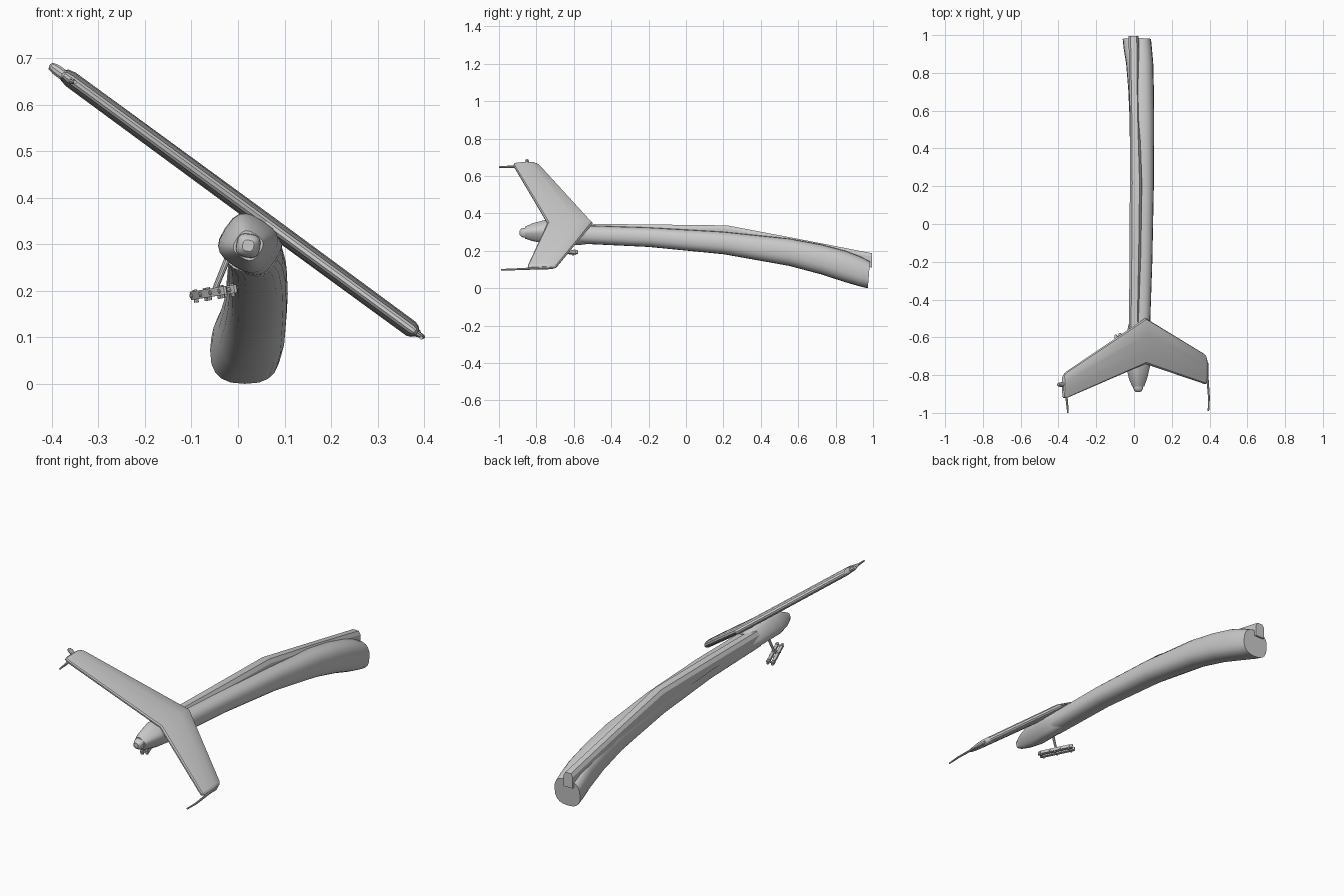
import bpy, bmesh, math
from mathutils import Vector

if "Cube" in bpy.data.objects:
    bpy.data.objects.remove(bpy.data.objects["Cube"])


def loft(name, rings, angle=35):
    """Skin a list of equal-length point rings and cap both ends."""
    bm = bmesh.new()
    vs = [[bm.verts.new(p) for p in r] for r in rings]
    n = len(rings[0])
    for a, b in zip(vs, vs[1:]):
        for i in range(n):
            j = (i + 1) % n
            bm.faces.new((a[i], a[j], b[j], b[i]))
    bm.faces.new(vs[0][::-1])
    bm.faces.new(vs[-1])
    bmesh.ops.recalc_face_normals(bm, faces=bm.faces[:])
    me = bpy.data.meshes.new(name)
    bm.to_mesh(me)
    bm.free()
    ob = bpy.data.objects.new(name, me)
    bpy.context.collection.objects.link(ob)
    bpy.ops.object.select_all(action='DESELECT')
    ob.select_set(True)
    bpy.context.view_layer.objects.active = ob
    bpy.ops.object.shade_smooth_by_angle(angle=math.radians(angle))
    return ob


def oval(y, cx, cz, hw, hh, power, rot, lean=0.0, n=20):
    """Rounded-box cross-section in the xz plane."""
    pts = []
    r = math.radians(rot)
    for i in range(n):
        t = 2 * math.pi * i / n
        c, s = math.cos(t), math.sin(t)
        u = hw * math.copysign(abs(c) ** (2 / power), c)
        v = hh * math.copysign(abs(s) ** (2 / power), s)
        x, z = u * math.cos(r) - v * math.sin(r), u * math.sin(r) + v * math.cos(r)
        pts.append((cx + x, y + lean * z, cz + z))
    return pts


def tube(name, points, radii, n=10):
    """Round rod through points, each with its own radius."""
    points = [Vector(p) for p in points]
    rings = []
    for i, p in enumerate(points):
        d = points[min(i + 1, len(points) - 1)] - points[max(i - 1, 0)]
        q = d.to_track_quat('Z', 'Y')
        rings.append([p + q @ Vector((radii[i] * math.cos(2 * math.pi * k / n),
                                      radii[i] * math.sin(2 * math.pi * k / n), 0))
                      for k in range(n)])
    return loft(name, rings)


# Curved tail boom: y, centre x, centre z, half width, half height, squareness, lean
boom = [(0.978, .015, .072, .075, .072, 2.6, .08), (0.93, .02, .09, .075, .079, 2.6, .06),
        (0.85, .03, .117, .072, .083, 2.5, .04), (0.72, .037, .155, .068, .08, 2.4, 0),
        (0.55, .042, .193, .065, .073, 2.4, 0), (0.2, .042, .242, .063, .06, 2.4, 0),
        (-0.2, .038, .273, .059, .052, 2.4, 0), (-0.6, .027, .289, .056, .049, 2.4, 0)]
loft("tail_boom", [oval(y, x, z, w, h, p, 0, k) for y, x, z, w, h, p, k in boom])

# Canted tail cone behind the fin
cone = [(-0.52, .028, .29, .05, .046), (-0.58, .028, .295, .063, .056),
        (-0.66, .026, .30, .064, .058), (-0.75, .022, .302, .058, .057),
        (-0.82, .021, .30, .043, .043), (-0.86, .022, .297, .029, .029)]
loft("tail_cone", [oval(y, x, z, w, h, 3, -33) for y, x, z, w, h in cone])
tip = [(-0.855, .026), (-0.87, .025), (-0.882, .02), (-0.889, .012)]
loft("tail_cone_cap", [oval(y, .022, .297, r, r, 3, -10) for y, r in tip])

# Drive shaft spine along the top: y, centre x, half width, top z, bottom z
spine = [(0.995, -.002, .027, .187, .11), (0.6, .003, .025, .264, .22),
         (0.22, .01, .032, .336, .26), (-0.2, .006, .03, .341, .29),
         (-0.58, 0, .027, .345, .29)]
loft("shaft_spine", [[(x - w, y, b), (x + w, y, b), (x + w, y, t - .018),
                      (x + w * .6, y, t), (x - w * .6, y, t), (x - w, y, t - .018)]
                     for y, x, w, t, b in spine], 25)

# Swept canted stabiliser: x, leading y, trailing y, half thickness
NORMAL = Vector((.59, 0, .807))
PROFILE = [(0, .0), (.03, .5), (.12, .85), (.35, 1), (.7, .85), (.97, .5), (1, .2)]


def fin_z(x):
    return .345 - (x - .0625) * .733


def fin_ring(x, lead, trail, h):
    side = [(f, t) for f, t in PROFILE]
    side += [(f, -t) for f, t in PROFILE[:0:-1]]
    return [Vector((x, lead + (trail - lead) * f, fin_z(x))) + NORMAL * h * t for f, t in side]


fin = [(-.377, -.825, -.905, .008), (-.373, -.80, -.92, .014), (-.36, -.782, -.922, .018),
       (.06, -.498, -.74, .019),
       (.372, -.688, -.846, .018), (.38, -.70, -.846, .014), (.385, -.725, -.835, .008)]
loft("tail_fin", [fin_ring(*s) for s in fin], 30)

# Lamp and static wicks on the fin tips
tube("tip_lamp", [(-.36, -.85, .653), (-.392, -.85, .676), (-.402, -.85, .683), (-.405, -.85, .685)],
     [.013, .012, .009, .003])
tube("left_wick", [(-.36, -.90, .65), (-.355, -.94, .65), (-.35, -1.0, .648)], [.006, .006, .004], 8)
tube("right_wick_mount", [(.372, -.71, .118), (.385, -.74, .109), (.388, -.80, .107)],
     [.009, .009, .006], 8)
tube("right_wick", [(.382, -.72, .112), (.39, -.83, .105), (.397, -.92, .101), (.394, -.99, .099)],
     [.006, .006, .005, .004], 8)

# Antenna under the cone: strut, two parallel rails and cross pins
mid = Vector((-.052, -.675, .197))
along = Vector((.072, -.19, .012)).normalized()
across = Vector((.19, .072, .03)).normalized()
up = along.cross(across).normalized()
if up.z < 0:
    up = -up
tube("antenna_strut", [(-.02, -.665, .275), mid], [.007, .006])


def rail(name, offset, half, w, h):
    outline = [(-half, -.4), (-half * .93, -1), (half * .93, -1), (half, -.4),
               (half, .4), (half * .93, 1), (-half * .93, 1), (-half, .4)]
    return loft(name, [[mid + across * offset + along * a + across * (b * w) + up * z
                        for a, b in outline] for z in (-h, h)])


for side, label in ((-1, "left"), (1, "right")):
    rail(label + "_antenna_rail", side * .012, .1, .007, .009)
    for k in (-.08, 0, .08):
        c = mid + along * k + across * side * .012
        tube(label + "_antenna_bolt", [c - up * .016, c + up * .012], [.005, .005], 8)
for k in (-.085, -.03, .03, .085):
    c = mid + along * k
    tube("antenna_pin", [c - across * .022, c + across * .022], [.005, .005], 8)
